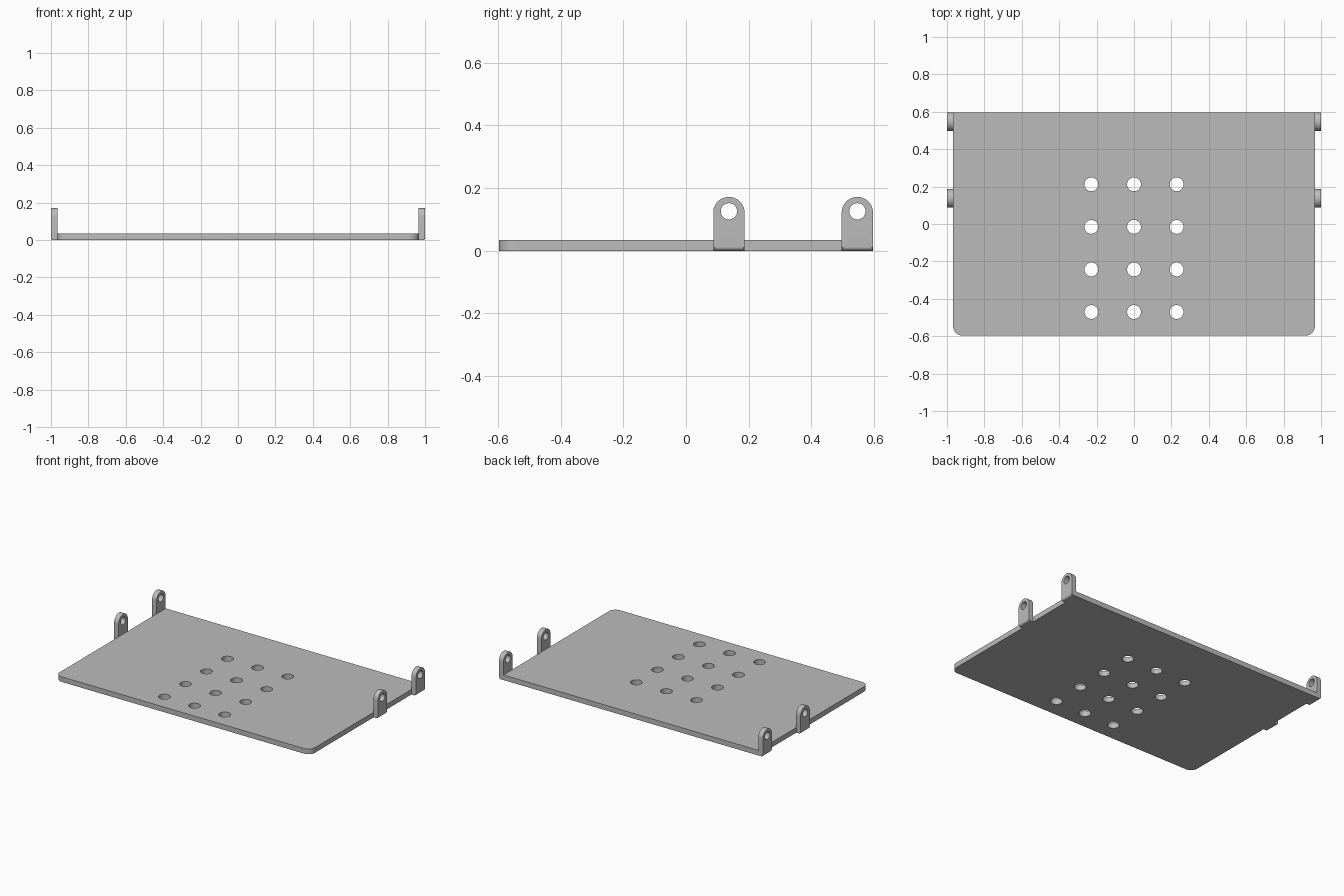
import bpy, bmesh, math
from mathutils import Matrix, Vector

if "Cube" in bpy.data.objects:
    bpy.data.objects.remove(bpy.data.objects["Cube"], do_unlink=True)

grey = bpy.data.materials.new("metal grey")
grey.use_nodes = True
grey.diffuse_color = (0.5, 0.5, 0.5, 1)
grey.node_tree.nodes["Principled BSDF"].inputs["Base Color"].default_value = grey.diffuse_color


def arc(cx, cy, r, start, end, steps):
    """Points along an arc, angles in degrees."""
    angles = [math.radians(start + (end - start) * i / steps) for i in range(steps + 1)]
    return [(cx + r * math.cos(a), cy + r * math.sin(a)) for a in angles]


def sheet(name, outline, holes, thickness, matrix, bend=0):
    """Cut a perforated sheet from an outline; optionally round its outer foot edge."""
    curve = bpy.data.curves.new(name + "_profile", 'CURVE')
    curve.dimensions = '2D'
    curve.fill_mode = 'BOTH'
    curve.extrude = thickness / 2
    for points in [outline] + [arc(x, y, r, 0, 360, 32)[:-1] for x, y, r in holes]:
        spline = curve.splines.new('POLY')
        spline.points.add(len(points) - 1)
        for p, (x, y) in zip(spline.points, points):
            p.co = (x, y, 0, 1)
        spline.use_cyclic_u = True
    temp = bpy.data.objects.new(name + "_profile", curve)
    bpy.context.collection.objects.link(temp)
    bpy.context.view_layer.update()
    mesh = bpy.data.meshes.new_from_object(
        temp.evaluated_get(bpy.context.evaluated_depsgraph_get()))
    bpy.data.objects.remove(temp, do_unlink=True)

    bm = bmesh.new()
    bm.from_mesh(mesh)
    bmesh.ops.remove_doubles(bm, verts=bm.verts, dist=1e-5)
    bm.transform(matrix)
    if bend:
        foot = [e for e in bm.edges
                if all(v.co.z < 1e-4 and abs(v.co.x) > 0.999 for v in e.verts)]
        bmesh.ops.bevel(bm, geom=foot, offset=bend, segments=5, profile=0.5, affect='EDGES')
    bmesh.ops.recalc_face_normals(bm, faces=bm.faces)
    bm.to_mesh(mesh)
    bm.free()
    mesh.name = name
    mesh.materials.clear()
    mesh.materials.append(grey)
    obj = bpy.data.objects.new(name, mesh)
    bpy.context.collection.objects.link(obj)
    bpy.ops.object.select_all(action='DESELECT')
    obj.select_set(True)
    bpy.context.view_layer.objects.active = obj
    bpy.ops.object.shade_smooth_by_angle(angle=math.radians(30))
    return obj


# Base plate: rounded front corners, square back corners, grid of holes
W, D, T, R = 0.967, 0.597, 0.035, 0.05
outline = ([(W, D), (-W, D)] + arc(-W + R, -D + R, R, 180, 270, 10)
           + arc(W - R, -D + R, R, 270, 360, 10))
holes = [(0.228 * i, 0.212 - 0.2275 * j, 0.037) for i in (-1, 0, 1) for j in range(4)]
sheet("base_plate", outline, holes, T, Matrix.Translation((0, 0, T / 2)))

# Upright lugs: round-topped tabs with a pin hole, two on each side
HALF, TOP, THICK = 0.05, 0.172, 0.034
lug = [(-HALF, 0), (HALF, 0)] + arc(0, TOP - HALF, HALF, 0, 180, 24)
stand = Matrix(((0, 0, 1, 0), (1, 0, 0, 0), (0, 1, 0, 0), (0, 0, 0, 1)))
for side, sign in (("left", 1), ("right", -1)):
    for place, y in (("middle", 0.137), ("back", D - HALF)):
        at = Matrix.Translation((sign * (1 - THICK / 2), y, 0))
        sheet(f"{place}_lug_{side}", lug, [(0, 0.126, 0.026)], THICK, at @ stand, bend=0.012)
